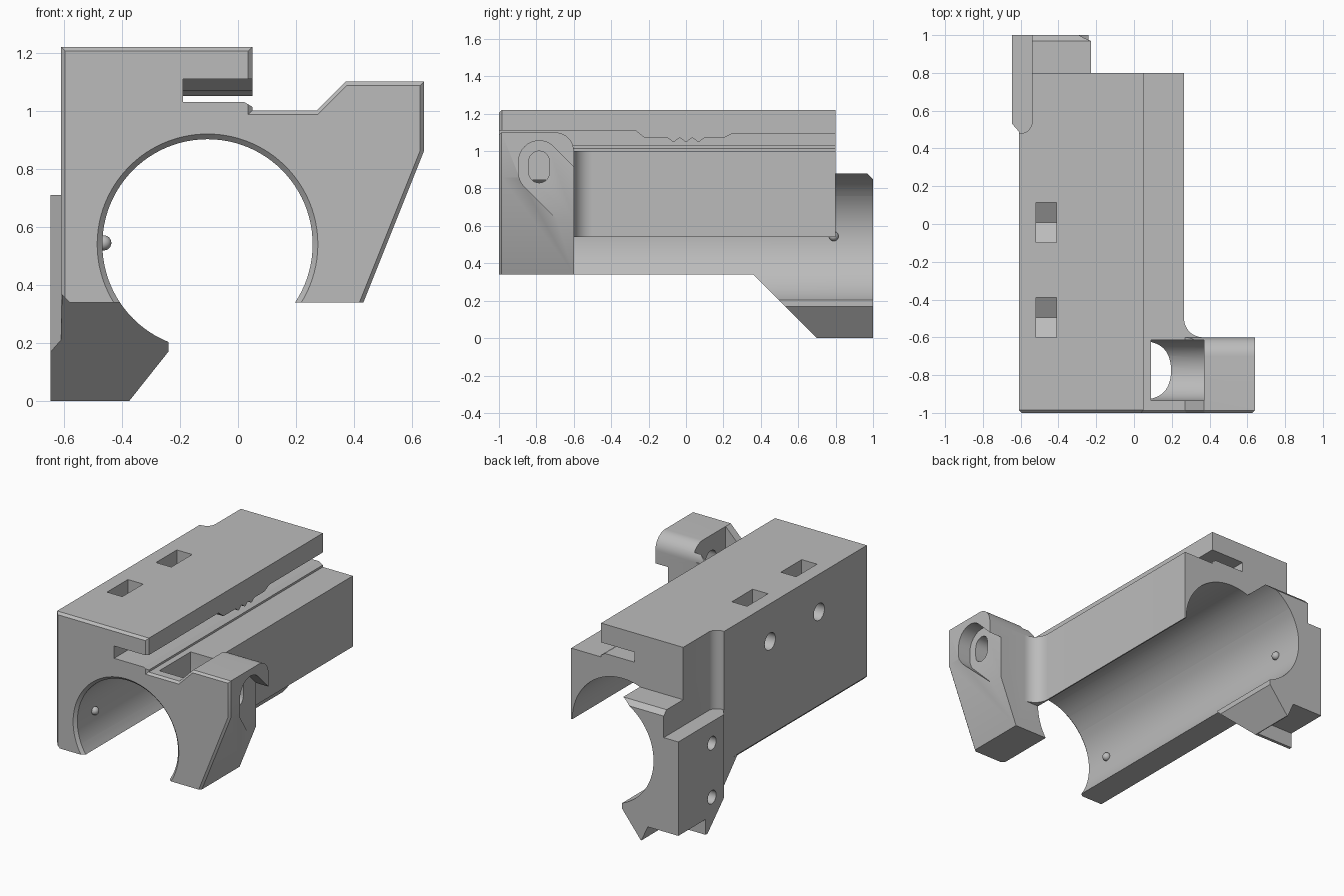
import bpy, bmesh
from math import cos, sin, pi, radians
from mathutils import Vector

if "Cube" in bpy.data.objects:
    bpy.data.objects.remove(bpy.data.objects["Cube"])

grey = bpy.data.materials.new("plain_grey")
grey.use_nodes = True
grey.diffuse_color = (0.5, 0.5, 0.5, 1)
grey.node_tree.nodes["Principled BSDF"].inputs["Base Color"].default_value = (0.5, 0.5, 0.5, 1)

BORE_X, BORE_Z, BORE_R = -0.105, 0.54, 0.362


def make(name, bm):
    bmesh.ops.recalc_face_normals(bm, faces=bm.faces)
    mesh = bpy.data.meshes.new(name)
    bm.to_mesh(mesh)
    bm.free()
    mesh.materials.append(grey)
    obj = bpy.data.objects.new(name, mesh)
    bpy.context.scene.collection.objects.link(obj)
    return obj


def arc(cx, cy, r, start, end, steps=12):
    """Points along an arc, angles in degrees."""
    angles = [radians(start + (end - start) * i / steps) for i in range(steps + 1)]
    return [(cx + r * cos(a), cy + r * sin(a)) for a in angles]


def prism(name, points, axis, lo, hi, chamfer=0):
    """Extrude a profile along an axis; optionally chamfer its front rim."""
    place = {"x": lambda u, v, t: (t, u, v),
             "y": lambda u, v, t: (u, t, v),
             "z": lambda u, v, t: (u, v, t)}[axis]
    bm = bmesh.new()
    face = bm.faces.new([bm.verts.new(place(u, v, lo)) for u, v in points])
    ext = bmesh.ops.extrude_face_region(bm, geom=[face])
    shift = Vector(place(0, 0, hi - lo))
    for v in ext["geom"]:
        if isinstance(v, bmesh.types.BMVert):
            v.co += shift
    bmesh.ops.recalc_face_normals(bm, faces=bm.faces)
    if chamfer:
        rim = [e for e in bm.edges
               if all(abs(v.co.y - lo) < 1e-5 for v in e.verts)
               and sum(v.co.z for v in e.verts) / 2 > 0.36]
        bmesh.ops.bevel(bm, geom=rim, offset=chamfer, segments=1, affect="EDGES")
    return make(name, bm)


def box(name, x0, x1, y0, y1, z0, z1):
    return prism(name, [(x0, y0), (x1, y0), (x1, y1), (x0, y1)], "z", z0, z1)


def disc(cx, cy, r, steps=32):
    return arc(cx, cy, r, 0, 360, steps)[:-1]


def combine(target, tools, operation):
    """Apply booleans one by one and discard the tools."""
    for tool in tools:
        mod = target.modifiers.new("boolean", "BOOLEAN")
        mod.operation, mod.solver, mod.object = operation, "EXACT", tool
        deps = bpy.context.evaluated_depsgraph_get()
        mesh = bpy.data.meshes.new_from_object(target.evaluated_get(deps))
        target.modifiers.clear()
        target.data = mesh
        bpy.data.objects.remove(tool)


# Main housing: outer profile with a thin wall on the left
body = prism("housing", [(-0.61, 0.37), (-0.58, 0.34), (-0.2, 0.34), (-0.1, 0.54),
                         (0.265, 0.54), (0.265, 1.0), (0.05, 1.0), (0.05, 1.22),
                         (-0.61, 1.22)], "y", -1, 0.8, 0.015)

# Clear the rear corner above the mounting pad
combine(body, [prism("corner_cut", [(-0.54, 0.9)] + arc(-0.6, 0.54, 0.06, 0, -90, 8)
                     + [(-0.7, 0.48), (-0.7, 0.9)], "z", 0.7, 1.4)], "DIFFERENCE")

# Clamping ear at the front, with rounded top rear edge
ear = prism("ear", [(0, 0.34), (0.432, 0.34), (0.64, 0.86), (0.64, 1.1),
                    (0.37, 1.1), (0.27, 1.0), (0, 1.0)], "y", -1, -0.6, 0.013)
combine(ear, [prism("ear_round", arc(-0.7, 1.0, 0.1, 90, 0) +
                    [(-0.5, 1.0), (-0.5, 1.2), (-0.7, 1.2)], "x", -0.1, 0.8)], "DIFFERENCE")
fillet = prism("ear_fillet", [(0.25, -0.5), (0.25, -0.62), (0.365, -0.62)]
               + arc(0.365, -0.5, 0.1, 270, 180), "z", 0.54, 0.9999)

# Lower mounting pad at the rear: ramp, slanted corner and underside notch
pad = prism("mounting_pad", [(-0.605, 0.3), (-0.61, 0.49), (-0.645, 0.53), (-0.645, 1),
                             (-0.24, 1), (-0.24, 0.3)], "z", 0, 0.71)
combine(pad, [
    prism("ramp", [(-0.1, 0.8), (-0.1, -0.1), (0.8, -0.1)], "x", -1, 1),
    prism("slant", [(-0.375, 0), (-0.455, -0.1), (-0.1, -0.1), (-0.1, 0.17),
                    (-0.24, 0.17)], "y", 0, 1.2),
    prism("notch", [(-0.8, -0.1), (-0.335, -0.1), (-0.425, 0.1), (-0.8, 0.1)], "y", 0.72, 1.2),
], "DIFFERENCE")

# Rear collar above the pad
collar = prism("collar", [(0.7, 0.5), (1, 0.5), (1, 0.85), (0.97, 0.88), (0.7, 0.88)],
               "x", -0.54, -0.215)
combine(body, [ear, fillet, pad, collar], "UNION")

# Bore with a flared front mouth
bore = prism("bore", disc(BORE_X, BORE_Z, BORE_R, 96), "y", -1.2, 1.2)
bm = bmesh.new()
rings = [[bm.verts.new((u, y, v)) for u, v in disc(BORE_X, BORE_Z, r, 96)]
         for y, r in ((-1.02, BORE_R + 0.038), (-0.98, BORE_R - 0.002))]
for i in range(96):
    j = (i + 1) % 96
    bm.faces.new((rings[0][i], rings[0][j], rings[1][j], rings[1][i]))
for ring in rings:
    bm.faces.new(ring)
mouth = make("bore_mouth", bm)

# Side slot whose roof steps down and carries three small ridges
ridges = [(-0.1 + 0.2 * i / 24, 1.06 + 0.01 * cos(6 * pi * i / 24)) for i in range(25)]
roof = ([(-1.2, 1.11), (-0.27, 1.11), (-0.22, 1.07)] + ridges
        + [(0.2, 1.07), (0.25, 1.095), (1.2, 1.095)])
slot = prism("slot", roof + [(1.2, 1.03), (-1.2, 1.03)], "x", -0.19, 0.25)
lip = prism("slot_lip", [(0.02, 1.031), (0.1, 1.031), (0.1, 1.013), (0.05, 1.013)], "y", -1.2, 1.2)

# Screw head pocket, slotted hole and slide-in nut recess in the ear
pocket = prism("head_pocket", [(-0.615, 1.3), (-0.935, 1.3)]
               + arc(-0.775, 0.9, 0.16, 180, 360, 24), "x", 0.09, 0.37)
hole = prism("slotted_hole", arc(-0.785, 0.945, 0.055, 0, 180)
             + arc(-0.785, 0.885, 0.055, 180, 360), "x", 0.25, 0.7)
recess = arc(-0.785, 0.945, 0.11, 45, 180) + arc(-0.785, 0.886, 0.11, 180, 225, 6)
(uy, uz), (ly, lz) = recess[0], recess[-1]
recess += [(ly + 0.5, lz - 0.5), (uy + 0.5, uz - 0.5)]
cutters = [bore, mouth, slot, lip, pocket, hole, prism("nut_recess", recess, "x", 0.55, 0.9)]

# Nut pockets in the top, each met by a screw hole from the side
for y in (-0.495, 0.008):
    cutters.append(prism("nut_pocket", [(y - 0.107, 1.4), (y - 0.107, 0.912), (y, 0.85),
                                        (y + 0.107, 0.912), (y + 0.107, 1.4)],
                         "x", -0.52, -0.41))
    cutters.append(prism("screw_hole", disc(y, 0.975, 0.055), "x", -0.8, -0.35))

# Blind holes in the mounting pad
for z in (0.57, 0.22):
    cutters.append(prism("pad_hole", disc(0.655, z, 0.043), "x", -0.8, -0.53))
combine(body, cutters, "DIFFERENCE")

# Small locating bumps inside the bore
bumps = []
for y in (-0.81, 0.79):
    bm = bmesh.new()
    bmesh.ops.create_uvsphere(bm, u_segments=20, v_segments=12, radius=0.026)
    bmesh.ops.translate(bm, verts=bm.verts, vec=(BORE_X - BORE_R + 0.005, y, 0.545))
    bumps.append(make("locating_bump", bm))

for obj in [body] + bumps:
    bpy.ops.object.select_all(action="DESELECT")
    obj.select_set(True)
    bpy.context.view_layer.objects.active = obj
    bpy.ops.object.shade_smooth_by_angle(angle=radians(25))
